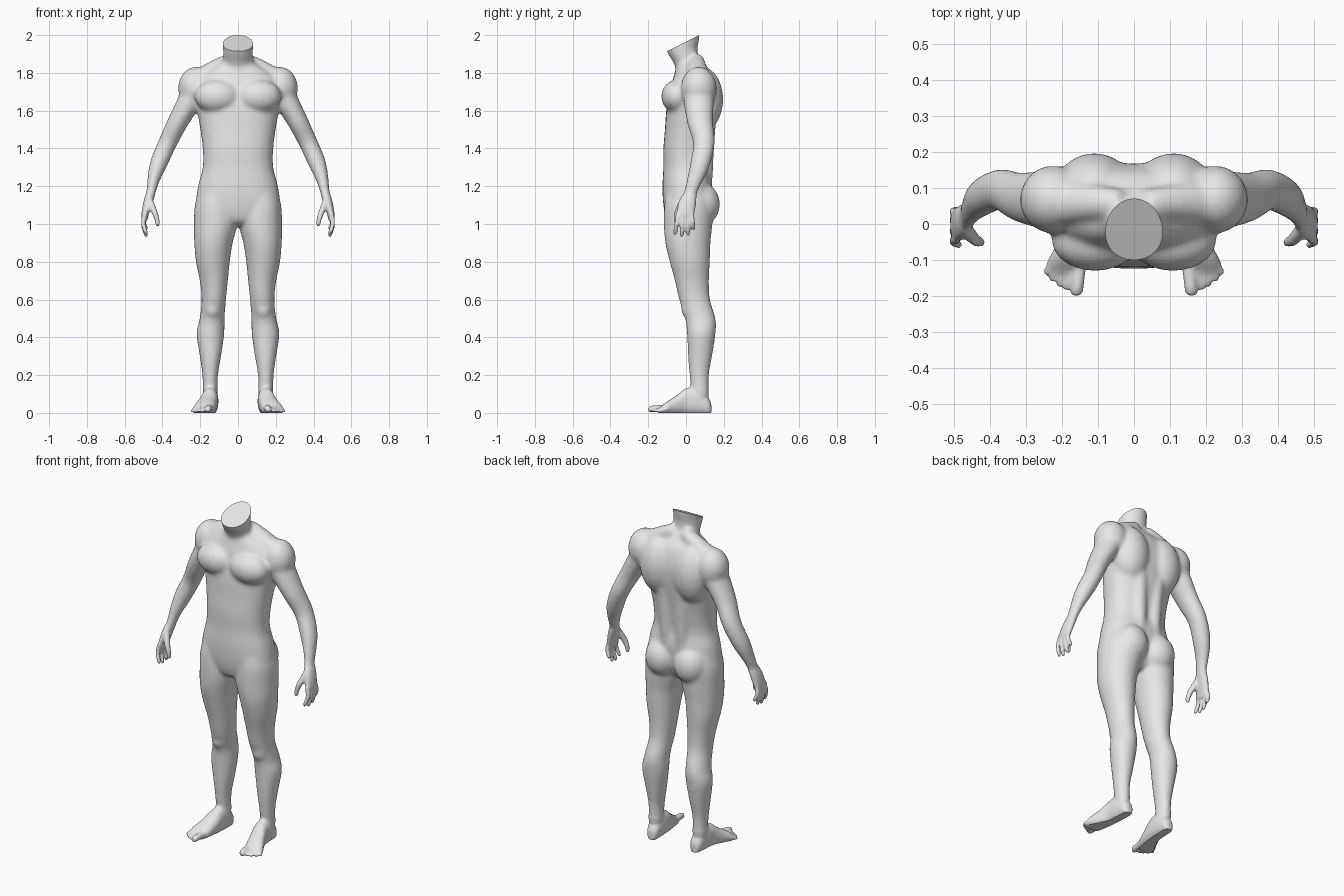
import bpy, bmesh, math
from mathutils import Vector, Matrix

cube = bpy.data.objects.get("Cube")
if cube:
    bpy.data.objects.remove(cube, do_unlink=True)

bm = bmesh.new()


def spline(rows, steps=5):
    """Smoothly resample a list of number tuples."""
    out = []
    last = len(rows) - 1
    for i in range(last):
        a, b, c, d = (rows[max(0, min(last, i + k))] for k in (-1, 0, 1, 2))
        for s in range(steps):
            t = s / steps
            out.append([0.5 * (2 * q + (r - p) * t + (2 * p - 5 * q + 4 * r - w) * t * t
                               + (3 * q - p - 3 * r + w) * t ** 3)
                        for p, q, r, w in zip(a, b, c, d)])
    out.append(list(rows[-1]))
    return out


def loft(rings, sides, power=2.0, count=28):
    """Closed skin over (centre, half axis, half axis) rings."""
    def curve(value):
        return math.copysign(abs(value) ** (2 / power), value)
    for side in sides:
        loops = []
        for centre, u, v in rings:
            loop = []
            for k in range(count):
                a = math.tau * k / count
                p = centre + u * curve(math.cos(a)) + v * curve(math.sin(a))
                loop.append(bm.verts.new((p.x * side, p.y, p.z)))
            loops.append(loop)
        for low, high in zip(loops, loops[1:]):
            for k in range(count):
                n = (k + 1) % count
                bm.faces.new((low[k], low[n], high[n], high[k]))
        bm.faces.new(loops[0])
        bm.faces.new(loops[-1])


BOTH = (1, -1)


def stack(rows, sides=BOTH, power=2.0):
    """Level rings: height, centre x, half width, front y, back y."""
    loft([(Vector((x, (f + b) / 2, z)), Vector((w, 0, 0)), Vector((0, (b - f) / 2, 0)))
          for z, x, w, f, b in spline(rows)], sides, power)


def limb(rows, ref=(0, 1, 0)):
    """Rings square to a path: x, y, z, half thickness, half depth."""
    rows = spline(rows)
    points = [Vector(r[:3]) for r in rows]
    rings = []
    for i, row in enumerate(rows):
        t = (points[min(i + 1, len(rows) - 1)] - points[max(i - 1, 0)]).normalized()
        v = Vector(ref)
        v = (v - t * v.dot(t)).normalized()
        rings.append((points[i], v.cross(t) * row[3], v * row[4]))
    loft(rings, BOTH, 2.0, 20)


def muscle(centre, size):
    for side in BOTH:
        place = Matrix.Translation((centre[0] * side, centre[1], centre[2]))
        bmesh.ops.create_uvsphere(bm, u_segments=32, v_segments=20, radius=1,
                                  matrix=place @ Matrix.Diagonal((*size, 1)))


# Torso
stack([(0.99, 0, .06, -.06, .07), (1.02, 0, .12, -.10, .10), (1.1, 0, .215, -.12, .125),
       (1.2, 0, .212, -.125, .138), (1.3, 0, .187, -.12, .125), (1.4, 0, .187, -.12, .135),
       (1.5, 0, .2, -.112, .15), (1.6, 0, .217, -.105, .165), (1.68, 0, .23, -.09, .168),
       (1.75, 0, .22, -.075, .155), (1.8, 0, .175, -.06, .135), (1.84, 0, .11, -.05, .1),
       (1.87, 0, .07, -.045, .075)], (1,), 2.3)
# Neck, trimmed further down
stack([(1.76, 0, .07, -.04, .09), (1.84, 0, .078, -.06, .08), (1.91, 0, .079, -.1, .062),
       (1.98, 0, .083, -.125, .07), (2.06, 0, .087, -.15, .08)], (1,))
# Trapezius and the columns beside the spine
limb([(.03, .055, 1.87, .04, .04), (.11, .06, 1.83, .045, .05), (.2, .06, 1.78, .045, .06)])
limb([(.05, .1, 1.2, .04, .04), (.052, .1, 1.35, .045, .047), (.06, .11, 1.55, .05, .05)])
# Chest, shoulder blades, shoulders, buttocks, kneecaps
muscle((.108, -.045, 1.675), (.122, .086, .09))
muscle((.11, .09, 1.66), (.112, .107, .17))
muscle((.225, .068, 1.72), (.092, .095, .112))
muscle((.095, .078, 1.105), (.1, .102, .115))
muscle((.135, .005, .55), (.04, .03, .05))

# Legs
stack([(1.2, .11, .09, -.1, .12), (1.1, .12, .109, -.115, .14), (1.0, .118, .115, -.118, .14),
       (.9, .13, .102, -.11, .13), (.8, .133, .09, -.087, .127), (.7, .128, .075, -.06, .122),
       (.6, .128, .065, -.037, .128), (.5, .137, .066, -.005, .157),
       (.42, .146, .074, .005, .157), (.3, .146, .057, .01, .139), (.2, .147, .042, .018, .122),
       (.1, .147, .039, .03, .12), (.04, .147, .03, .04, .11)])

# Feet, with the soles trimmed level further down
foot = [(.134, .143, .018, .05), (.115, .144, .034, .085), (.06, .146, .042, .13),
        (0, .15, .044, .13), (-.05, .163, .05, .092), (-.1, .18, .056, .06),
        (-.13, .188, .05, .036), (-.14, .19, .04, .03)]
loft([(Vector((x, y, (top - .01) / 2)), Vector((w, 0, 0)), Vector((0, 0, (top + .01) / 2)))
      for y, x, w, top in spline(foot)], BOTH, 2.3)

# Toes: base x, base y, tip x, tip y, radius
for bx, by, tx, ty, r in [(.15, -.11, .16, -.2, .018), (.178, -.11, .188, -.185, .011),
                          (.195, -.11, .209, -.175, .0105), (.211, -.1, .228, -.16, .01),
                          (.225, -.09, .245, -.142, .01)]:
    mx, my = (bx + 2 * tx) / 3, (by + 2 * ty) / 3
    limb([(bx, by, .026, r, r), (mx, my, r + .004, r, r),
          (tx, ty + .006, r, r * .85, r * .85), (tx, ty, r, r * .4, r * .4)], (0, 0, 1))

# Arms down to the palms
limb([(.215, .065, 1.72, .07, .08), (.262, .068, 1.64, .063, .08), (.318, .075, 1.54, .055, .069),
      (.372, .095, 1.43, .05, .058), (.42, .075, 1.32, .047, .053), (.448, .045, 1.23, .033, .042),
      (.46, .025, 1.17, .026, .036), (.478, .008, 1.11, .024, .046),
      (.492, -.004, 1.05, .019, .048), (.492, -.008, 1.02, .013, .04)])

# Fingers: base y, tip y, tip z
for by, ty, tz in [(-.042, -.058, .943), (-.016, -.023, .93), (.009, .012, .937), (.031, .04, .967)]:
    limb([(.492, by, 1.06, .013, .012), (.501, (by + ty) / 2, (1.06 + tz) / 2, .0125, .0115),
          (.487, ty, tz + .012, .0105, .0105), (.484, ty, tz, .005, .005)])
# Thumbs
limb([(.47, -.01, 1.13, .018, .022), (.443, -.042, 1.065, .016, .018),
      (.428, -.05, 1.02, .0135, .0135), (.425, -.05, .995, .011, .011), (.425, -.05, .985, .005, .005)])

# Fuse the parts into one skin
bmesh.ops.recalc_face_normals(bm, faces=bm.faces[:])
mesh = bpy.data.meshes.new("body_parts")
bm.to_mesh(mesh)
bm.free()
body = bpy.data.objects.new("body", mesh)
bpy.context.scene.collection.objects.link(body)
fuse = body.modifiers.new("fuse", 'REMESH')
fuse.mode = 'VOXEL'
fuse.voxel_size = 0.0075
graph = bpy.context.evaluated_depsgraph_get()
skin = bpy.data.meshes.new_from_object(body.evaluated_get(graph))
body.modifiers.clear()
body.data = skin
skin.name = "body"
bpy.data.meshes.remove(mesh)

# Soften the muscles strongly, hands and feet lightly
bm = bmesh.new()
bm.from_mesh(skin)
broad = [v for v in bm.verts if v.co.z > .13 and not (abs(v.co.x) > .4 and v.co.z < 1.15)]
for verts, times in ((bm.verts[:], 2), (broad, 14)):
    for _ in range(times):
        bmesh.ops.smooth_vert(bm, verts=verts, factor=0.5,
                              use_axis_x=True, use_axis_y=True, use_axis_z=True)

# Trim the neck at a slant and the soles flat, then close the cuts
for f in bm.faces:
    f.smooth = True
for point, normal in (((0, .07, 2.0), (0, -.087, .173)), ((0, 0, 0), (0, 0, -1))):
    bmesh.ops.bisect_plane(bm, geom=bm.verts[:] + bm.edges[:] + bm.faces[:], dist=1e-5,
                           plane_co=point, plane_no=Vector(normal).normalized(), clear_outer=True)
    rim = [e for e in bm.edges if e.is_boundary]
    for e in rim:
        e.smooth = False
    bmesh.ops.holes_fill(bm, edges=rim, sides=0)
bmesh.ops.recalc_face_normals(bm, faces=bm.faces[:])
bm.to_mesh(skin)
bm.free()

# Plain grey finish
grey = bpy.data.materials.new("light_grey")
grey.use_nodes = True
colour = (0.8, 0.8, 0.8, 1)
grey.diffuse_color = colour
grey.node_tree.nodes["Principled BSDF"].inputs["Base Color"].default_value = colour
skin.materials.clear()
skin.materials.append(grey)
